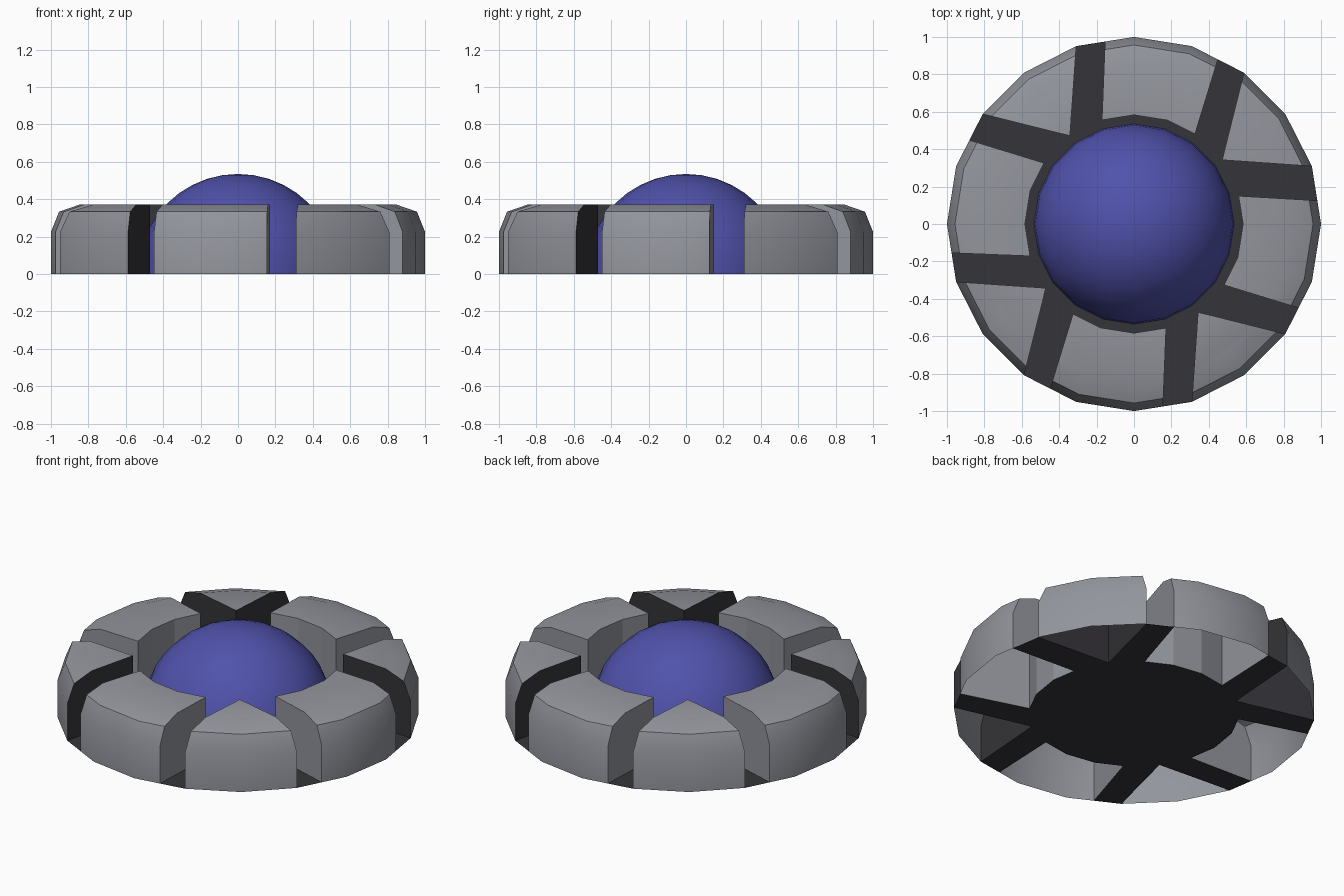
import bpy, bmesh
from math import sin, cos, radians
from mathutils import Vector, Matrix
from mathutils.geometry import intersect_line_line

if "Cube" in bpy.data.objects:
    bpy.data.objects.remove(bpy.data.objects["Cube"])

R_IN, R_DOME, TOP = 0.583, 0.535, 0.372
LEVELS = [(1, 0), (1, 0.225), (0.957, 0.333), (0.845, TOP)]   # (radius, z)


def polar(a, r=1.0):
    return Vector((r * cos(radians(a)), r * sin(radians(a)), 0))


def material(name, rgb):
    m = bpy.data.materials.new(name)
    m.diffuse_color = (*rgb, 1)
    m.use_nodes = True
    m.node_tree.nodes["Principled BSDF"].inputs["Base Color"].default_value = m.diffuse_color
    return m


def make(name, bm, mats=(), turn=0):
    bmesh.ops.rotate(bm, verts=bm.verts, matrix=Matrix.Rotation(radians(turn), 3, 'Z'))
    me = bpy.data.meshes.new(name)
    bm.to_mesh(me)
    bm.free()
    ob = bpy.data.objects.new(name, me)
    bpy.context.collection.objects.link(ob)
    for m in mats:
        me.materials.append(m)
    bpy.context.view_layer.objects.active = ob
    ob.select_set(True)
    bpy.ops.object.shade_smooth_by_angle(angle=radians(30))
    ob.select_set(False)
    return ob


grey = material("grey", (0.29, 0.3, 0.335))
dark = material("dark", (0.036, 0.034, 0.04))
blue = material("blue", (0.08, 0.084, 0.41))


def crossing(a, b, c, d):
    return intersect_line_line(a, b, c, d)[0]


def block(name, outer, inner, wall_mat, turn):
    """Open-bottomed ring block: outer and inner are plan polylines, same direction."""
    bm = bmesh.new()
    rings = []
    for r, z in LEVELS:
        pts = [p * r for p in outer]
        start = crossing(outer[0], inner[0], pts[0], pts[1])
        end = crossing(outer[-1], inner[-1], pts[-2], pts[-1])
        pts[0], pts[-1] = start, end
        rings.append([bm.verts.new((p.x, p.y, z)) for p in pts])
    low = [bm.verts.new((p.x, p.y, 0)) for p in inner]
    high = [bm.verts.new((p.x, p.y, TOP)) for p in inner]
    # rounded outer face
    for lo, hi in zip(rings, rings[1:]):
        for i in range(len(lo) - 1):
            bm.faces.new((lo[i], lo[i + 1], hi[i + 1], hi[i]))
    # top and walls
    bm.faces.new(rings[-1] + high[::-1])
    for i in range(len(low) - 1):
        bm.faces.new((low[i + 1], low[i], high[i], high[i + 1])).material_index = 1
    bm.faces.new([low[0]] + [k[0] for k in rings] + [high[0]]).material_index = 1
    bm.faces.new([k[-1] for k in rings][::-1] + [low[-1], high[-1]]).material_index = 1
    bmesh.ops.recalc_face_normals(bm, faces=bm.faces)
    ob = make(name, bm, (grey, wall_mat), turn)
    # keep the inner walls faceted
    for p in ob.data.polygons:
        if p.material_index == 1:
            p.use_smooth = False


# plan of the two kinds of block within one quarter turn
wedge_outer = [polar(a) for a in (18, 36, 54)]
apex = polar(36, R_IN)
next_apex = polar(126, R_IN)
arc_start = (polar(54) + polar(72)) / 2
inner_start = Vector((0.326, 0.481, 0))

bm_floor = bmesh.new()
hub = []


def floor_face(pts):
    bm_floor.faces.new([bm_floor.verts.new(p) for p in pts])


wall_grey = material("wall_grey", (0.29, 0.3, 0.335))
for q in range(4):
    # the slot on the right-hand side is slightly wider
    t_out, t_in = (0.405, 0.83) if q == 3 else (0.5, 0.95)
    arc_end = polar(90).lerp(polar(108), t_out)
    inner_end = polar(90, R_IN).lerp(polar(108, R_IN), t_in)
    arc_outer = [arc_start, polar(72), polar(90), arc_end]
    arc_inner = [inner_start, polar(72, R_IN), polar(90, R_IN), inner_end]
    block(f"wedge_block_{q + 1}", wedge_outer, [apex], dark, 90 * q)
    block(f"arc_block_{q + 1}", arc_outer, arc_inner, wall_grey, 90 * q)
    # dark floor: two slots per quarter, and the outline of the hub
    turn = Matrix.Rotation(radians(90 * q), 3, 'Z')
    floor_face([turn @ p for p in (apex, polar(54), arc_start, inner_start)])
    floor_face([turn @ p for p in (inner_end, arc_end, polar(108), next_apex)])
    hub += [turn @ p for p in [apex, *arc_inner]]

floor_face(hub)
bmesh.ops.remove_doubles(bm_floor, verts=bm_floor.verts, dist=0.0001)
bm_floor.normal_update()
for f in bm_floor.faces:
    if f.normal.z < 0:
        f.normal_flip()
make("slotted_floor", bm_floor, (dark,))

# central half sphere
bm = bmesh.new()
bmesh.ops.create_uvsphere(bm, u_segments=20, v_segments=20, radius=R_DOME)
bmesh.ops.delete(bm, geom=[v for v in bm.verts if v.co.z < -0.01], context='VERTS')
make("dome", bm, (blue,))
